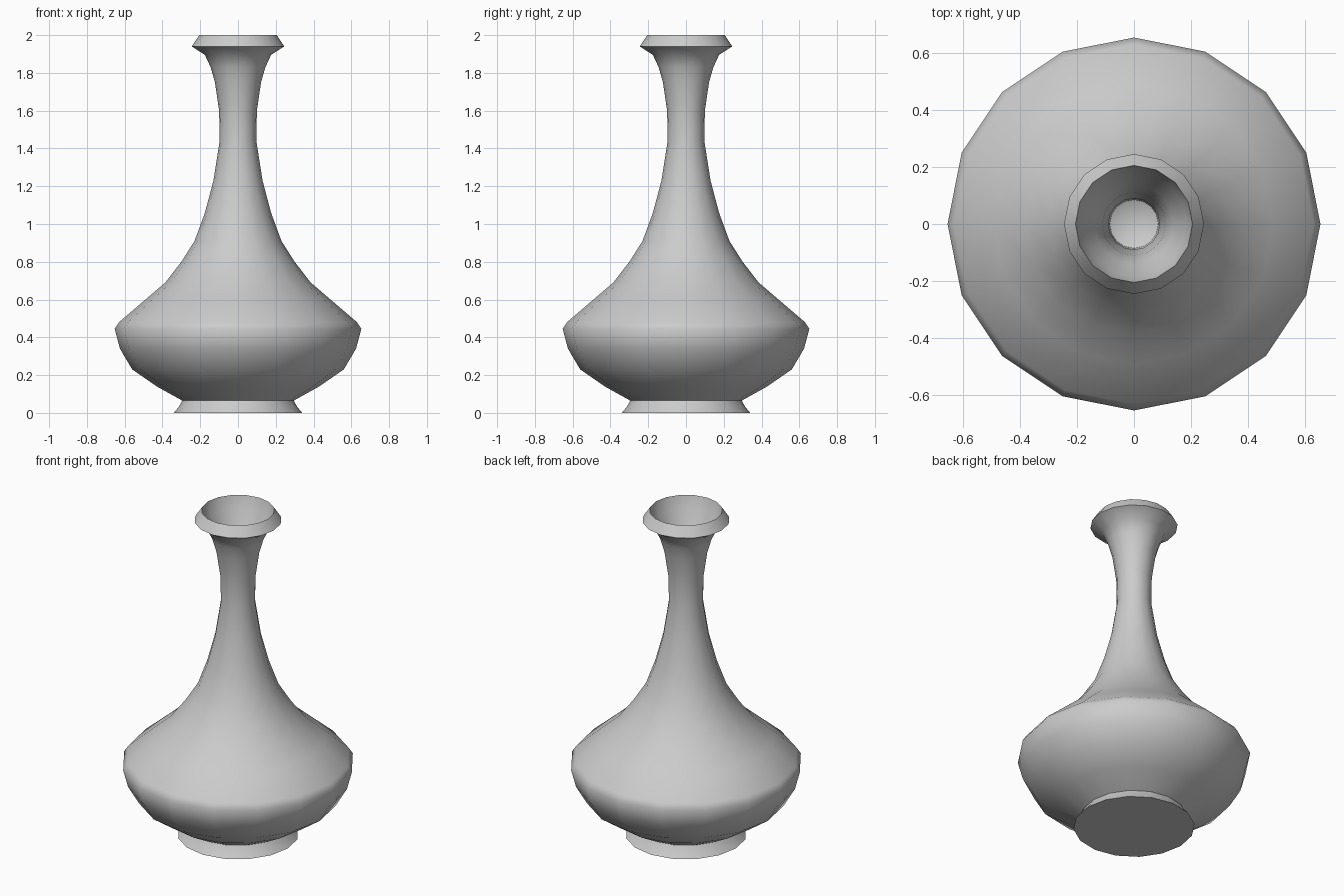
import bpy
import math
from mathutils import Matrix, Vector
import bmesh

cube = bpy.data.objects.get("Cube")
if cube:
    bpy.data.objects.remove(cube, do_unlink=True)

SIDES = 16

# Plain grey glaze
grey = bpy.data.materials.new("grey_glaze")
grey.use_nodes = True
colour = (0.6, 0.6, 0.6, 1)
grey.diffuse_color = colour
grey.node_tree.nodes["Principled BSDF"].inputs["Base Color"].default_value = colour


def lathe(name, profile, sharp_angle):
    """Spin a radius/height profile around the vertical axis."""
    bm = bmesh.new()
    verts = [bm.verts.new((r, 0, z)) for r, z in profile]
    edges = [bm.edges.new(pair) for pair in zip(verts, verts[1:])]
    bmesh.ops.spin(bm, geom=verts + edges, cent=(0, 0, 0), axis=(0, 0, 1),
                   angle=math.tau, steps=SIDES, use_duplicate=False)
    bmesh.ops.remove_doubles(bm, verts=bm.verts, dist=0.0005)
    bmesh.ops.recalc_face_normals(bm, faces=bm.faces)
    mesh = bpy.data.meshes.new(name)
    bm.to_mesh(mesh)
    bm.free()
    obj = bpy.data.objects.new(name, mesh)
    bpy.context.collection.objects.link(obj)
    mesh.materials.append(grey)
    bpy.context.view_layer.objects.active = obj
    bpy.ops.object.select_all(action='DESELECT')
    obj.select_set(True)
    bpy.ops.object.shade_smooth_by_angle(angle=math.radians(sharp_angle))
    return obj


# Foot, body, neck, lip and hollow mouth in one turned profile
lathe("vase", [
    (0, 0), (0.34, 0), (0.315, 0.03), (0.295, 0.065),
    (0.43, 0.14), (0.56, 0.23), (0.625, 0.34), (0.653, 0.445), (0.63, 0.48),
    (0.49, 0.66 - 0.06), (0.385, 0.69), (0.30, 0.80), (0.23, 0.91),
    (0.175, 1.06), (0.13, 1.23), (0.097, 1.44), (0.10, 1.60),
    (0.122, 1.75), (0.145, 1.83), (0.175, 1.895), (0.245, 1.94), (0.205, 2.0),
    (0.185, 1.92), (0.14, 1.84), (0.11, 1.75), (0.09, 1.60), (0.085, 1.44),
    (0, 1.40),
], 60)
